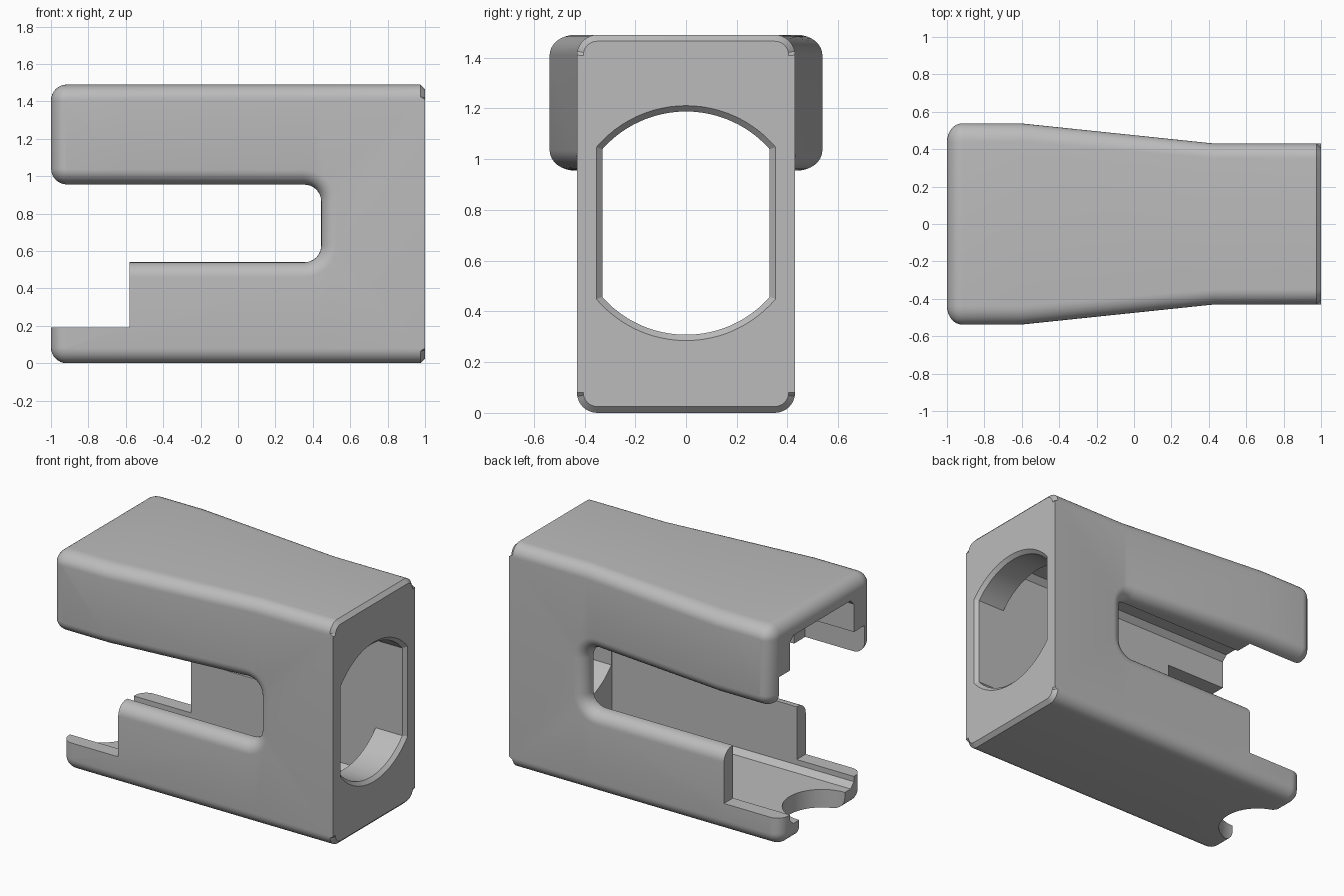
import bpy, bmesh
from math import sin, cos, pi, atan2
from mathutils import Vector

if "Cube" in bpy.data.objects:
    bpy.data.objects.remove(bpy.data.objects["Cube"])

grey = bpy.data.materials.new("plain grey")
grey.use_nodes = True
grey.diffuse_color = (0.5, 0.5, 0.5, 1)
grey.node_tree.nodes["Principled BSDF"].inputs["Base Color"].default_value = (0.5, 0.5, 0.5, 1)


def to_object(bm, name):
    bmesh.ops.recalc_face_normals(bm, faces=bm.faces)
    mesh = bpy.data.meshes.new(name)
    bm.to_mesh(mesh)
    bm.free()
    mesh.materials.append(grey)
    ob = bpy.data.objects.new(name, mesh)
    bpy.context.collection.objects.link(ob)
    return ob


def rounded(corners, steps=8):
    """2D outline from (u, v, radius) right-angle corners."""
    out = []
    for i, (u, v, r) in enumerate(corners):
        p = Vector((u, v))
        if r == 0:
            out.append(p)
            continue
        a = (Vector(corners[i - 1][:2]) - p).normalized() * r
        b = (Vector(corners[(i + 1) % len(corners)][:2]) - p).normalized() * r
        for k in range(steps + 1):
            t = k / steps * pi / 2
            out.append(p + a + b - b * cos(t) - a * sin(t))
    return out


def loft(rings, name=None):
    """Closed solid through rings of equal length."""
    bm = bmesh.new()
    loops = [[bm.verts.new(p) for p in ring] for ring in rings]
    for a, b in zip(loops, loops[1:]):
        for i in range(len(a)):
            bm.faces.new((a[i - 1], a[i], b[i], b[i - 1]))
    bm.faces.new(loops[0])
    bm.faces.new(loops[-1][::-1])
    return to_object(bm, name) if name else bm


def box(name, x, y, z, chamfer=0):
    """Box along x with optionally chamfered long edges."""
    c = chamfer
    prof = [(-y, z[0] + c), (-y + c, z[0]), (y - c, z[0]), (y, z[0] + c),
            (y, z[1] - c), (y - c, z[1]), (-y + c, z[1]), (-y, z[1] - c)]
    prof = prof if c else prof[1::2]
    return loft([[(px, *p) for p in prof] for px in x], name)


# Side outline: a C-shape, overlong at the right so the end can be trimmed
R, W, H = 0.08, 0.43, 1.49
LONG = 1.3


def outline(d):
    """The C-shape moved inward by d, keeping the corners concentric."""
    convex, concave = R + 0.005 - d, 0.09 + d
    return rounded([(-1 + d, d, convex), (LONG, d, 0), (LONG, H - d, 0),
                    (-1 + d, H - d, convex), (-1 + d, 0.955 + d, convex),
                    (0.445 + d, 0.955 + d, concave), (0.445 + d, 0.54 - d, concave),
                    (-1 + d, 0.54 - d, convex)])


# Rounded rims on both sides
N = 8
arc = [(R * (1 - sin(k / N * pi / 2)), W - R * (1 - cos(k / N * pi / 2))) for k in range(N + 1)]
stations = [(d, -y) for d, y in reversed(arc)]
stations = [(d, -y) for d, y in arc][::-1] + arc
stations.sort(key=lambda s: s[1])
bm = loft([[(p.x, y, p.y) for p in outline(d)] for d, y in stations])

# Trim the right end flat and chamfer its rim
whole = lambda: bm.verts[:] + bm.edges[:] + bm.faces[:]
cut = bmesh.ops.bisect_plane(bm, geom=whole(), plane_co=(1, 0, 0), plane_no=(1, 0, 0), clear_outer=True)
rim = [e for e in bm.edges if all(abs(v.co.x - 1) < 1e-5 for v in e.verts)]
bmesh.ops.edgeloop_fill(bm, edges=rim)
bmesh.ops.bevel(bm, geom=rim, offset=0.025, segments=1, affect='EDGES', clamp_overlap=False)

# Flare the upper arm
for x in (-0.6, 0.43):
    bmesh.ops.bisect_plane(bm, geom=whole(), plane_co=(x, 0, 0), plane_no=(1, 0, 0))
for v in bm.verts:
    if v.co.z > 0.75:
        v.co.y *= 1 + 0.25 * max(0, min(1, (0.43 - v.co.x) / 1.03))
bmesh.ops.connect_verts_concave(bm, faces=bm.faces)
housing = to_object(bm, "housing")


# End opening: a circle with flat sides and a chamfered mouth
def opening(x, grow):
    r, flat = 0.44 + grow, 0.33 + grow
    a = atan2((r * r - flat * flat) ** 0.5, flat)
    ring = []
    for start in (a, a + pi):
        for k in range(25):
            t = start + (pi - 2 * a) * k / 24
            ring.append((x, r * cos(t), 0.748 + r * sin(t)))
    return ring


cutters = [
    box("cavity_cutter", (-1.3, 0.78), 0.335, (0.12, 1.37), 0.035),
    box("pocket_cutter", (-1.3, -0.56), 0.45, (0.7, 1.15)),
    box("step_cutter", (-1.3, -0.58), 0.7, (0.19, 0.75)),
    loft([opening(0.7, 0), opening(0.977, 0), opening(1.023, 0.046)], "opening_cutter"),
    # Finger notch in the floor
    loft([[(-1 + 0.24 * cos(k * pi / 24), 0.24 * sin(k * pi / 24), z) for k in range(48)]
          for z in (-0.1, 0.16)], "notch_cutter"),
]

bpy.context.view_layer.objects.active = housing
for c in cutters:
    c.hide_render = True
    mod = housing.modifiers.new(c.name, 'BOOLEAN')
    mod.operation, mod.solver, mod.object = 'DIFFERENCE', 'EXACT', c
    bpy.ops.object.modifier_apply(modifier=mod.name)
    bpy.data.objects.remove(c)

# Smooth the rounded rims, keep the cut edges sharp
bpy.ops.object.select_all(action='DESELECT')
housing.select_set(True)
bpy.ops.object.shade_smooth_by_angle(angle=0.5)
